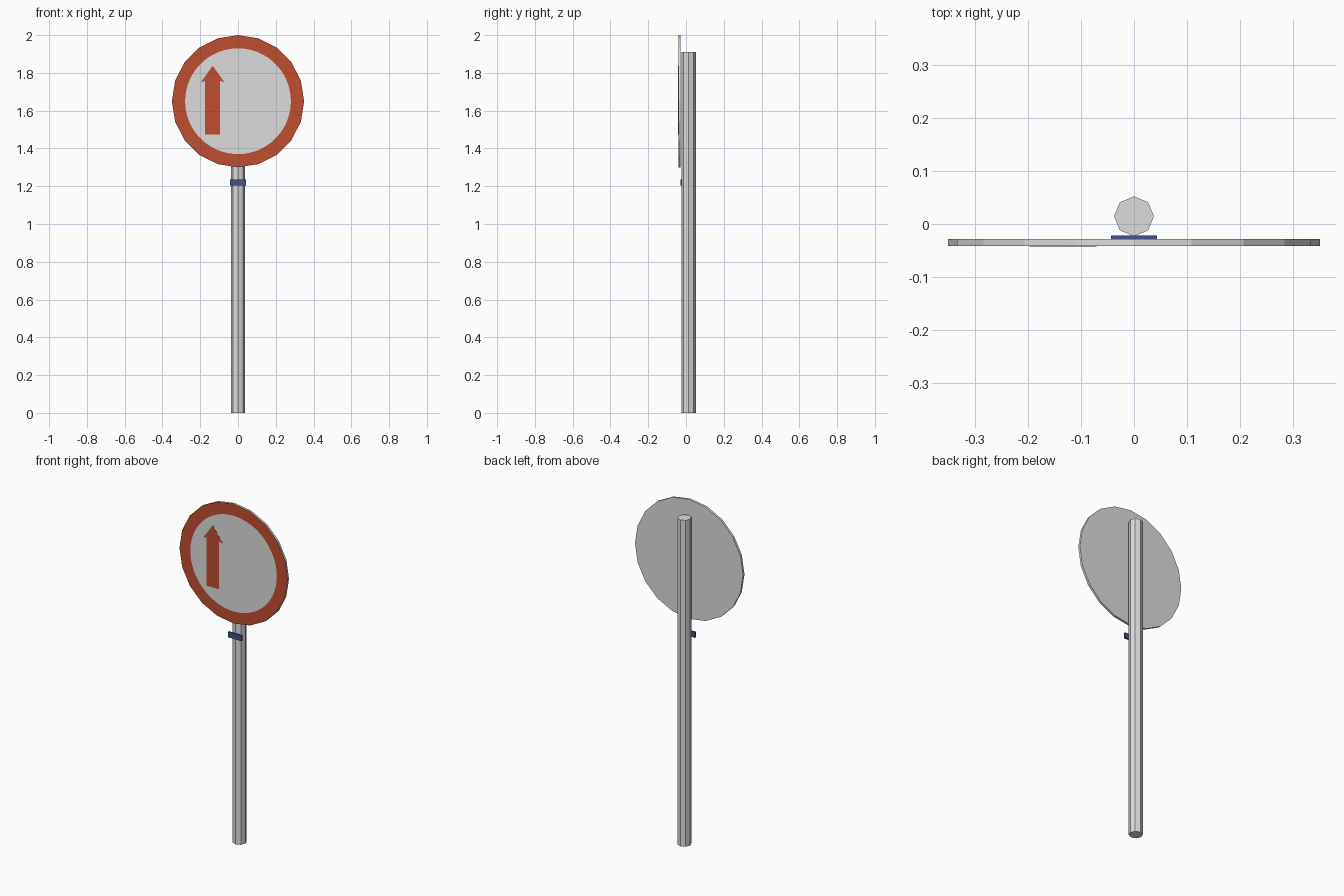
import bpy, bmesh
from math import pi, sin, cos
from mathutils import Matrix

cube = bpy.data.objects.get("Cube")
if cube:
    bpy.data.objects.remove(cube, do_unlink=True)


def material(name, rgb):
    m = bpy.data.materials.new(name)
    m.use_nodes = True
    m.diffuse_color = (*rgb, 1)
    bsdf = m.node_tree.nodes["Principled BSDF"]
    bsdf.inputs["Base Color"].default_value = (*rgb, 1)
    bsdf.inputs["Roughness"].default_value = 0.7
    return m


GREY = material("light grey", (0.72, 0.72, 0.72))
RED = material("signal red", (0.53, 0.075, 0.03))
BLUE = material("navy blue", (0.06, 0.08, 0.25))


def finish(name, bm, *mats):
    bmesh.ops.recalc_face_normals(bm, faces=bm.faces)
    mesh = bpy.data.meshes.new(name)
    bm.to_mesh(mesh)
    bm.free()
    for m in mats:
        mesh.materials.append(m)
    obj = bpy.data.objects.new(name, mesh)
    bpy.context.collection.objects.link(obj)
    return obj


def plate(name, outline, y_front, y_back, mat):
    """Extrude an x-z outline along y."""
    bm = bmesh.new()
    face = bm.faces.new([bm.verts.new((x, y_front, z)) for x, z in outline])
    new = bmesh.ops.extrude_face_region(bm, geom=[face])["geom"]
    verts = [v for v in new if isinstance(v, bmesh.types.BMVert)]
    bmesh.ops.translate(bm, verts=verts, vec=(0, y_back - y_front, 0))
    return finish(name, bm, mat)


# Octagonal pole
POLE_TOP = 1.91
bm = bmesh.new()
bmesh.ops.create_cone(bm, cap_ends=True, segments=8, radius1=0.0375,
                      radius2=0.0375, depth=POLE_TOP,
                      matrix=Matrix.Translation((0, 0.0145, POLE_TOP / 2)))
finish("pole", bm, GREY)

# Twenty-sided disc whose front has a red border around a round grey panel
SIDES, SPLIT = 20, 3
CENTRE, FRONT, BACK = 1.65, -0.041, -0.028
bm = bmesh.new()


def ring(radius, y, count):
    angles = [2 * pi * i / count for i in range(count)]
    return [bm.verts.new((radius * sin(a), y, CENTRE + radius * cos(a))) for a in angles]


outer = ring(0.35, FRONT, SIDES)
back = ring(0.35, BACK, SIDES)
inner = ring(0.28, FRONT, SIDES * SPLIT)
bm.faces.new(inner)
bm.faces.new(back)
for i in range(SIDES):
    j = (i + 1) % SIDES
    bm.faces.new((outer[i], outer[j], back[j], back[i]))
    arc = [inner[(i * SPLIT + k) % len(inner)] for k in range(SPLIT + 1)]
    mid = arc[SPLIT // 2]
    border = [bm.faces.new((outer[i], outer[j], mid))]
    for k in range(SPLIT):
        corner = outer[i] if k < SPLIT // 2 else outer[j]
        border.append(bm.faces.new((corner, arc[k], arc[k + 1])))
    for f in border:
        f.material_index = 1
finish("sign_disc", bm, GREY, RED)

# Upward arrow on the panel
AX = -0.134
half = [(0.04, 1.475), (0.04, 1.757), (0.063, 1.75)]
outline = [(AX + x, z) for x, z in half] + [(AX, 1.838)]
outline += [(AX - x, z) for x, z in reversed(half)]
plate("arrow", outline, FRONT - 0.001, FRONT, RED)

# Small plain tag on the pole below the disc
tag = [(-0.043, 1.203), (0.043, 1.203), (0.043, 1.236), (-0.043, 1.236)]
plate("pole_tag", tag, -0.030, -0.022, BLUE)
